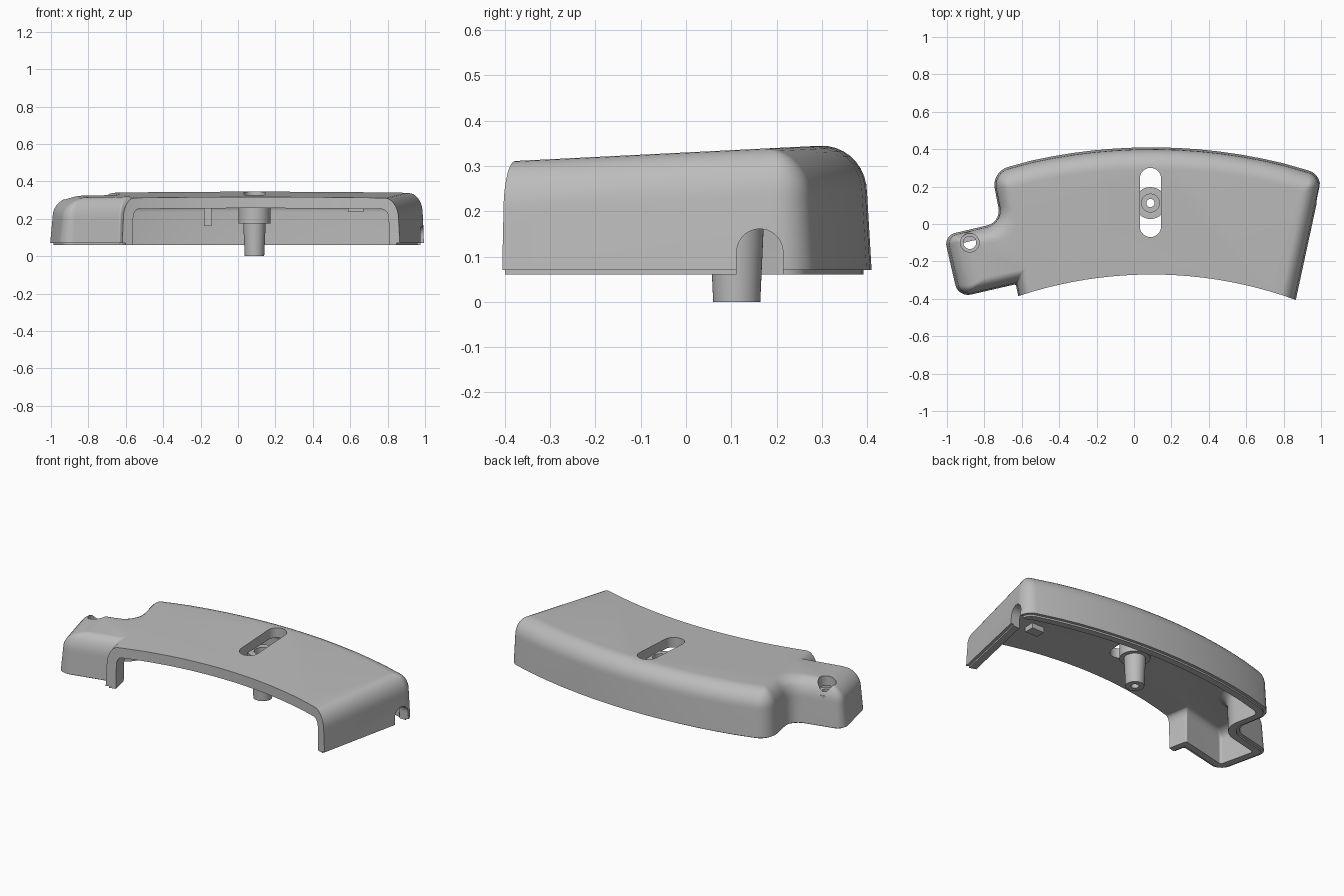
import bpy, bmesh, math
from mathutils import Vector, Matrix

if "Cube" in bpy.data.objects:
    bpy.data.objects.remove(bpy.data.objects["Cube"])

GREY = bpy.data.materials.new("plastic_grey")
GREY.use_nodes = True
GREY.diffuse_color = (0.5, 0.5, 0.5, 1)
GREY.node_tree.nodes["Principled BSDF"].inputs["Base Color"].default_value = (0.5, 0.5, 0.5, 1)

CX, CY = 0.094, -2.53          # shared centre of the front and back arcs
R_FRONT, R_BACK = 2.26, 2.94


def make(name, bm):
    bmesh.ops.recalc_face_normals(bm, faces=bm.faces)
    mesh = bpy.data.meshes.new(name)
    bm.to_mesh(mesh)
    bm.free()
    mesh.materials.append(GREY)
    ob = bpy.data.objects.new(name, mesh)
    bpy.context.collection.objects.link(ob)
    return ob


def loft(name, rings, closed=False):
    """Skin a stack of equal rings; cap the ends, or join last to first."""
    bm = bmesh.new()
    loops = [[bm.verts.new(p) for p in ring] for ring in rings]
    n = len(loops[0])
    pairs = list(zip(loops, loops[1:])) + ([(loops[-1], loops[0])] if closed else [])
    for a, b in pairs:
        for i in range(n):
            j = (i + 1) % n
            bm.faces.new((a[i], a[j], b[j], b[i]))
    if not closed:
        bm.faces.new(loops[0][::-1])
        bm.faces.new(loops[-1])
    return make(name, bm)


def circle(x, y, r, n=48, start=0.0, sweep=math.tau):
    steps = n if sweep == math.tau else n - 1
    return [(x + r * math.cos(start + sweep * i / steps),
             y + r * math.sin(start + sweep * i / steps)) for i in range(n)]


def prism(name, pts, z0, z1):
    return loft(name, [[(x, y, z) for x, y in pts] for z in (z0, z1)])


def lathe(name, x, y, profile):
    return loft(name, [[(px, py, z) for px, py in circle(x, y, r)] for r, z in profile], True)


def cut(target, cutter):
    mod = target.modifiers.new("cut", "BOOLEAN")
    mod.operation, mod.solver, mod.object = "DIFFERENCE", "EXACT", cutter
    bpy.context.view_layer.objects.active = target
    bpy.ops.object.modifier_apply(modifier=mod.name)
    bpy.data.objects.remove(cutter)


# Footprint corners: (x, y, corner radius, fillet scale of the edge that follows)
def footprint():
    pts = [(-0.574, -0.6, 0, None), (0.823, -0.6, 0, 0.75), (1.01, 0.264, 0.085, 1.0)]
    for i in range(13):
        x = 1.01 + (-0.762 - 1.01) * (0.12 + 0.76 * i / 12)
        pts.append((x, CY + math.sqrt(R_BACK ** 2 - (x - CX) ** 2), 0, 1.0))
    return pts + [(-0.762, 0.281, 0.1, 0.75), (-0.71, 0.01, 0.08, 0.8),
                  (-1.016, -0.062, 0.06, 1.4), (-0.94, -0.393, 0.07, 0.6),
                  (-0.632, -0.322, 0.01, 0.6)]


CORNERS = footprint()


def outline(base, fillet):
    """Footprint moved inward, each edge by base + its scale * fillet, corners rounded."""
    n = len(CORNERS)
    lines = []
    for i, (x, y, r, m) in enumerate(CORNERS):
        a, b = Vector((x, y)), Vector(CORNERS[(i + 1) % n][:2])
        d = (b - a).normalized()
        off = -0.5 * base if m is None else base + m * fillet
        lines.append((a + Vector((-d.y, d.x)) * off, d))
    sharp = []
    for i in range(n):
        (p, d), (q, e) = lines[i - 1], lines[i]
        sharp.append(p + d * ((q - p).cross(e) / d.cross(e)))
    out = []
    for i, p in enumerate(sharp):
        r = CORNERS[i][2]
        if not r:
            out.append(p)
            continue
        u, v = sharp[i - 1] - p, sharp[(i + 1) % n] - p
        d, e = lines[i - 1][1], lines[i][1]
        turn = d.cross(e)
        if r > 0.02:
            r = max(0.015, r - math.copysign(base + fillet, turn))
        half = math.acos(max(-1, min(1, d.dot(e)))) / 2
        t = min(r * math.tan(half), 0.45 * u.length, 0.45 * v.length)
        r = t / math.tan(half)
        a = p - d * t
        side = math.copysign(1, turn)
        c = a + Vector((-d.y, d.x)) * side * r
        for k in range(9):
            ang = side * 2 * half * k / 8
            out.append(c + Matrix.Rotation(ang, 2) @ (a - c))
    return out


def top_z(y):
    return 0.33 + 0.05 * y


def dome(name, base, lower, radius, drop, depth):
    """Drafted wall rising to a rounded edge and a gently sloping roof."""
    rings = [[(p.x, p.y, z) for p in outline(base + b, 0)] for b, z in lower]
    for k in range(10):
        a = math.pi / 2 * k / 9
        ring = outline(base, 0.01 + radius * (1 - math.cos(a)))
        rings.append([(p.x, p.y, top_z(p.y) - drop - depth * (1 - math.sin(a))) for p in ring])
    return loft(name, rings)


# Hollow cover with a stepped lower rim, open along the curved front
cover = dome("cover_shell", 0, [(0.018, 0.06), (0.018, 0.07), (0, 0.07)], 0.105, 0, 0.11)
cut(cover, dome("cavity", 0.055, [(0, -0.1)], 0.05, 0.06, 0.05))
cut(cover, prism("front_cut", circle(CX, CY, R_FRONT, 200), -0.5, 0.8))

# Long slot in the roof
SX, SY = 0.088, 0.112
slot = circle(SX, 0.243, 0.057, 20, 0, math.pi) + circle(SX, -0.013, 0.057, 20, math.pi, math.pi)
cut(cover, prism("slot_cut", slot, 0.1, 0.6))

# Arched cable opening in the left side wall
arch = circle(0.163, 0.11, 0.051, 24, 0, math.pi) + [(0.112, -0.1), (0.214, -0.1)]
arch_cut = prism("arch_cut", arch, 0.85, 1.2)
arch_cut.data.transform(Matrix(((0, 0, 1, 0), (1, 0, 0, 0), (0, 1, 0, 0), (0, 0, 0, 1))))
cut(cover, arch_cut)

# Screw hole in the side lobe
LX, LY = -0.878, -0.1
cut(cover, prism("screw_cut", circle(LX, LY, 0.05), 0.15, 0.6))
parts = [cover]
parts.append(lathe("lobe_screw_boss", LX, LY, [(0.034, 0.16), (0.06, 0.16), (0.06, 0.25), (0.034, 0.25)]))

# Central post hanging below the slot
parts.append(lathe("centre_post", SX, SY, [
    (0.022, 0), (0.052, 0), (0.06, 0.175), (0.085, 0.175),
    (0.085, 0.28), (0.048, 0.28), (0.048, 0.2), (0.022, 0.2)]))


# Small ribs under the roof
def block(name, x, y, w, d, z0, z1):
    corners = [(x - w, y - d), (x + w, y - d), (x + w, y + d), (x - w, y + d)]
    parts.append(prism(name, corners, z0, z1))


block("back_rib", -0.162, 0.315, 0.02, 0.03, 0.16, 0.29)
block("roof_pad", 0.63, -0.1, 0.042, 0.03, 0.235, 0.275)

# Smooth shading with crisp edges
for ob in bpy.context.selected_objects:
    ob.select_set(False)
for ob in parts:
    ob.select_set(True)
bpy.context.view_layer.objects.active = cover
bpy.ops.object.shade_smooth_by_angle(angle=math.radians(30))
